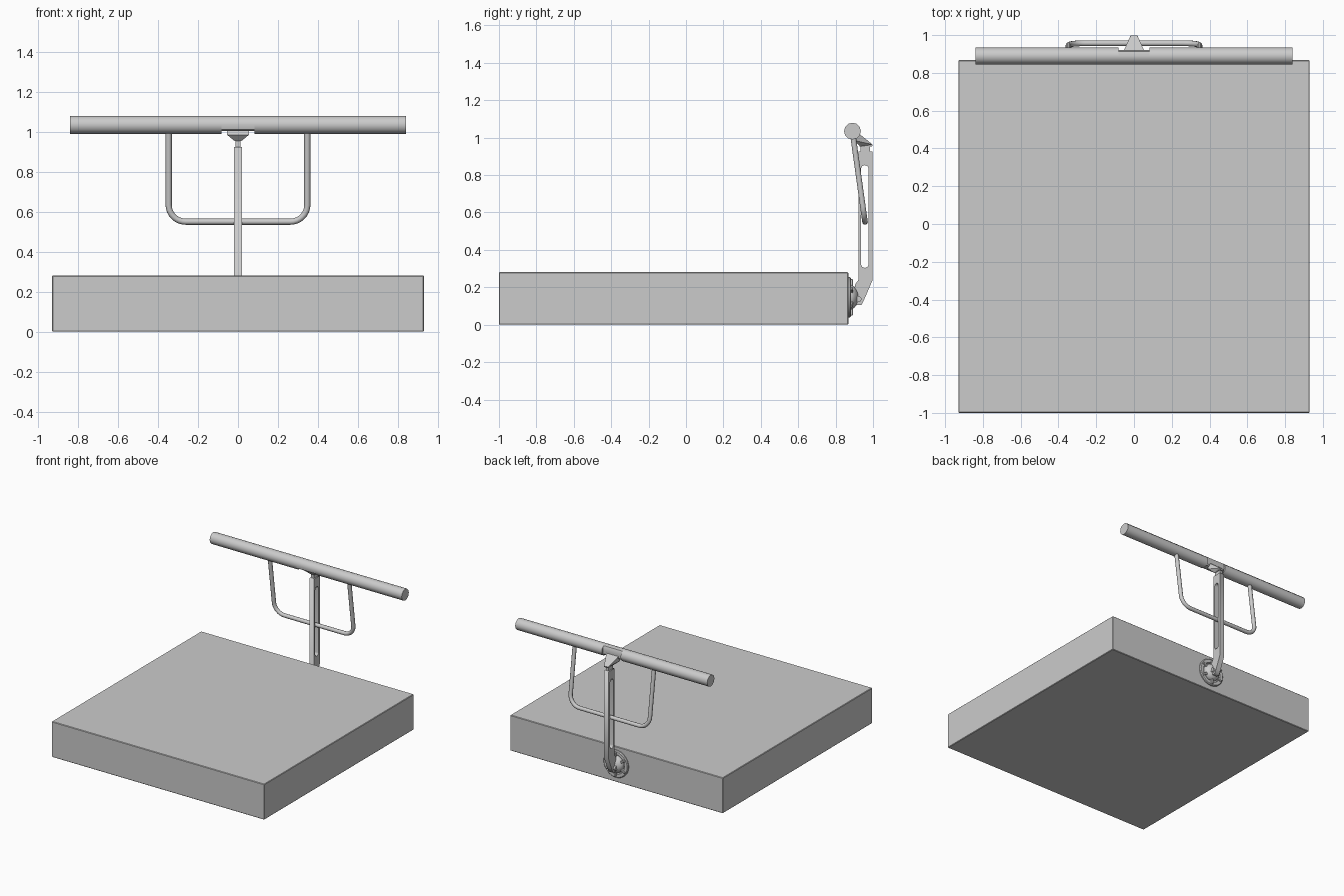
import bpy, bmesh
from math import pi, sin, cos
from mathutils import Vector

if "Cube" in bpy.data.objects:
    bpy.data.objects.remove(bpy.data.objects["Cube"])


def add_mesh(name, verts, faces, smooth=None):
    me = bpy.data.meshes.new(name)
    me.from_pydata(verts, [], faces)
    bm = bmesh.new()
    bm.from_mesh(me)
    bmesh.ops.recalc_face_normals(bm, faces=bm.faces)
    bm.to_mesh(me)
    bm.free()
    ob = bpy.data.objects.new(name, me)
    bpy.context.collection.objects.link(ob)
    if smooth:
        bpy.ops.object.select_all(action='DESELECT')
        ob.select_set(True)
        bpy.context.view_layer.objects.active = ob
        bpy.ops.object.shade_smooth_by_angle(angle=smooth)
    return ob


def bevel(ob, width, segments=1):
    m = ob.modifiers.new("bevel", 'BEVEL')
    m.width, m.segments, m.limit_method = width, segments, 'ANGLE'


def prism_x(name, yz, x0, x1, smooth=None):
    """Extrude a y-z outline along x."""
    n = len(yz)
    verts = [(x, y, z) for x in (x0, x1) for y, z in yz]
    faces = [(i, (i + 1) % n, n + (i + 1) % n, n + i) for i in range(n)]
    faces += [tuple(range(n)), tuple(range(n, 2 * n))]
    return add_mesh(name, verts, faces, smooth)


def box(name, x, y, z):
    return prism_x(name, [(y[0], z[0]), (y[1], z[0]), (y[1], z[1]), (y[0], z[1])], *x)


def lathe_y(name, profile, cz, n=32, closed=False):
    """Revolve (radius, y) points around the y axis at height cz."""
    k = len(profile)
    verts = [(r * cos(2 * pi * i / n), y, cz + r * sin(2 * pi * i / n))
             for i in range(n) for r, y in profile]
    faces = []
    for i in range(n):
        a, b = i * k, (i + 1) % n * k
        for j in range(k if closed else k - 1):
            q = (j + 1) % k
            faces.append((a + j, a + q, b + q, b + j))
    if not closed:
        faces += [tuple(i * k + j for i in range(n)) for j in (0, k - 1)]
    return add_mesh(name, verts, faces, 0.6)


# Base slab
bevel(box("base_slab", (-0.93, 0.93), (-1.0, 0.868), (0.0, 0.281)), 0.004)

# Cross bar: full tube on both sides, notched in the middle
CY, CZ, R = 0.89, 1.035, 0.045
circle = [(CY + R * cos(2 * pi * i / 12), CZ + R * sin(2 * pi * i / 12)) for i in range(12)]
notched = [(min(y, 0.92), max(z, 1.003)) for y, z in circle]
for side, s in (("left", -1), ("right", 1)):
    prism_x(f"cross_bar_{side}", circle, s * 0.082, s * 0.84, 0.6)
prism_x("cross_bar_notch", notched, -0.082, 0.082, 0.6)

# Tapered bracket joining the bar to the post
rows = [(0.055, 0.90, 0.985), (0.055, 0.915, 1.03), (0.018, 0.998, 0.963),
        (0.018, 0.995, 0.953), (0.016, 0.93, 0.953)]
verts = [(s * w, y, z) for s in (-1, 1) for w, y, z in rows]
add_mesh("bar_bracket", verts,
         [(i, (i + 1) % 5, 5 + (i + 1) % 5, 5 + i) for i in range(5)]
         + [(0, 1, 2), (0, 2, 4), (2, 3, 4), (5, 6, 7), (5, 7, 9), (7, 8, 9)])
box("neck_pin", (-0.012, 0.012), (0.932, 0.985), (0.91, 0.96))

# Slotted post: 2D outline with a rounded hole
outline = [(0.922, 0.925), (0.922, 0.24), (0.904, 0.215), (0.895, 0.15),
           (0.91, 0.105), (0.938, 0.105), (0.955, 0.14), (0.996, 0.235), (0.996, 0.925)]
sy, sr = 0.956, 0.02
slot = [(sy + sr * cos(pi * i / 8), 0.833 + sr * sin(pi * i / 8)) for i in range(9)]
slot += [(sy - sr * cos(pi * i / 8), 0.324 - sr * sin(pi * i / 8)) for i in range(9)]
cu = bpy.data.curves.new("post", 'CURVE')
cu.dimensions, cu.fill_mode = '2D', 'BOTH'
cu.extrude = 0.02
for pts in (outline, slot):
    sp = cu.splines.new('POLY')
    sp.points.add(len(pts) - 1)
    for p, (a, b) in zip(sp.points, pts):
        p.co = (a, b, 0, 1)
    sp.use_cyclic_u = True
post = bpy.data.objects.new("post", cu)
post.rotation_euler = (pi / 2, 0, pi / 2)
bpy.context.collection.objects.link(post)

# U-shaped hoop hanging from the bar through the slot
HX, HR = 0.347, 0.085
top, bottom = Vector((0.893, 1.01)), Vector((0.957, 0.55))
down = (bottom - top).normalized()
half = []
for i in range(9):
    a = pi / 2 * i / 8
    p = bottom - down * HR * (1 - sin(a))
    half.append((HX - HR + HR * cos(a), p.x, p.y))
half.insert(0, (HX, top.x, top.y))
path = half + [(-x, y, z) for x, y, z in reversed(half)]
cu = bpy.data.curves.new("hoop", 'CURVE')
cu.dimensions = '3D'
cu.bevel_depth, cu.bevel_resolution, cu.use_fill_caps = 0.0155, 3, True
sp = cu.splines.new('POLY')
sp.points.add(len(path) - 1)
for p, co in zip(sp.points, path):
    p.co = (*co, 1)
sp.use_smooth = True
bpy.context.collection.objects.link(bpy.data.objects.new("hoop", cu))

# Mounting flange: outer ring, bolts and domed hub
FZ = 0.147
lathe_y("flange_ring", [(0.108, 0.864), (0.108, 0.876), (0.102, 0.882),
                        (0.078, 0.882), (0.074, 0.864)], FZ, closed=True)
lathe_y("hub_dome", [(0.066, 0.864), (0.066, 0.884), (0.058, 0.898),
                     (0.045, 0.91), (0.025, 0.92), (0.008, 0.923)], FZ)
for i in range(6):
    a = pi / 6 + pi * i / 3
    spoke = box(f"flange_spoke_{i + 1}", (0.055, 0.098), (0.866, 0.892), (-0.009, 0.009))
    spoke.rotation_euler.y = -a
    spoke.location.z = FZ
    bevel(spoke, 0.003)

# Pivot pin through the foot of the post
pin = [(0.922 + 0.016 * cos(2 * pi * i / 16), FZ - 0.01 + 0.016 * sin(2 * pi * i / 16))
       for i in range(16)]
prism_x("pivot_pin", pin, -0.034, 0.034, 0.6)
